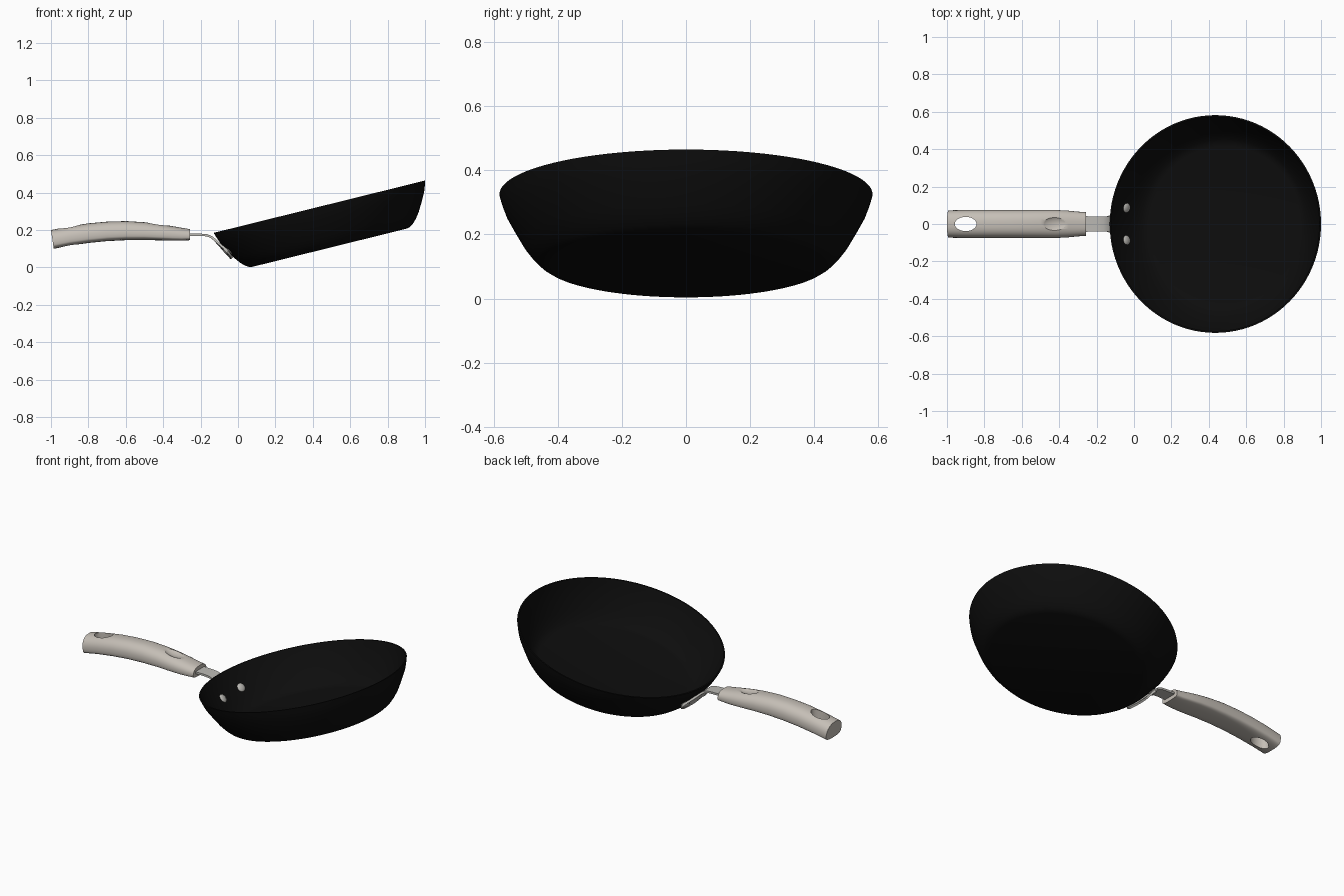
import bpy, bmesh, math
from mathutils import Vector, Matrix

if "Cube" in bpy.data.objects:
    bpy.data.objects.remove(bpy.data.objects["Cube"], do_unlink=True)

TILT = math.radians(13.9)
RIM = Vector((0.435, 0, 0.325))
PAN = Matrix.Translation(RIM) @ Matrix.Rotation(-TILT, 4, 'Y')


def material(name, color, rough):
    m = bpy.data.materials.new(name)
    m.use_nodes = True
    m.diffuse_color = (*color, 1)
    b = m.node_tree.nodes["Principled BSDF"]
    b.inputs["Base Color"].default_value = (*color, 1)
    b.inputs["Roughness"].default_value = rough
    return m


black = material("black nonstick", (0.004, 0.004, 0.004), 0.6)
grip_grey = material("warm grey grip", (0.56, 0.52, 0.47), 0.6)
steel = material("steel", (0.5, 0.49, 0.46), 0.4)


def finish(name, bm, mat):
    bmesh.ops.recalc_face_normals(bm, faces=bm.faces)
    me = bpy.data.meshes.new(name)
    bm.to_mesh(me)
    bm.free()
    me.materials.append(mat)
    ob = bpy.data.objects.new(name, me)
    bpy.context.collection.objects.link(ob)
    return ob


def activate(ob):
    bpy.ops.object.select_all(action='DESELECT')
    ob.select_set(True)
    bpy.context.view_layer.objects.active = ob


def smooth(ob, angle=40):
    activate(ob)
    bpy.ops.object.shade_smooth_by_angle(angle=math.radians(angle))


def loft(bm, rows, closed):
    """Bridge rows of points with quads."""
    vs = [[bm.verts.new(p) for p in row] for row in rows]
    n = len(vs[0])
    for a, b in zip(vs, vs[1:]):
        for i in range(n if closed else n - 1):
            j = (i + 1) % n
            bm.faces.new((a[i], a[j], b[j], b[i]))
    return vs


# Pan body: outer profile down, then the inner wall back up
outer = [(0.582, 0), (0.573, -0.03), (0.562, -0.06), (0.535, -0.11), (0.507, -0.158),
         (0.484, -0.188), (0.462, -0.21), (0.445, -0.221), (0.425, -0.226)]
T = 0.008
inner = [(r - T, min(0, z + T) if z else 0) for r, z in outer]
profile = inner[::-1] + outer
bm = bmesh.new()
SEG = 96
rows = [[PAN @ Vector((r * math.cos(2 * math.pi * i / SEG), r * math.sin(2 * math.pi * i / SEG), z))
         for i in range(SEG)] for r, z in profile]
vs = loft(bm, rows, True)
bm.faces.new(vs[0])
bm.faces.new(vs[-1])
smooth(finish("pan_body", bm, black))

# Handle grip: arched, with a domed top and flatter underside
sections = [(-1, 0.100, 0.200, 0.073), (-0.9, 0.117, 0.220, 0.075), (-0.8, 0.131, 0.236, 0.075),
            (-0.7, 0.141, 0.245, 0.075), (-0.6, 0.146, 0.248, 0.075), (-0.5, 0.147, 0.242, 0.075),
            (-0.42, 0.145, 0.232, 0.075), (-0.35, 0.143, 0.221, 0.071), (-0.3, 0.143, 0.212, 0.066),
            (-0.256, 0.146, 0.205, 0.063)]
bm = bmesh.new()
rows = []
for k, (x, low, top, w) in enumerate(sections):
    row = []
    for i in range(40):
        a = 2 * math.pi * i / 40
        c, s = math.cos(a), math.sin(a)
        y = w * math.copysign(abs(c) ** 0.8, c)
        h = top - low
        mid = low + 0.35 * h
        z = mid + (0.65 * h * s ** 0.9 if s > 0 else -0.35 * h * abs(s) ** 0.5)
        lean = 0.015 * (top - z) / h if k == 0 else 0
        row.append((x + lean, y, z))
    rows.append(row)
vs = loft(bm, rows, True)
bm.faces.new(vs[0])
bm.faces.new(vs[-1])
grip = finish("handle_grip", bm, grip_grey)

# Hanging hole and thumb dimple are cut from the grip
hole = bmesh.new()
bmesh.ops.create_cone(hole, cap_ends=True, segments=40, radius1=1, radius2=1, depth=1)
bmesh.ops.transform(hole, matrix=Matrix.Translation((-0.9, 0, 0.17)) @ Matrix.Diagonal((0.058, 0.038, 0.4, 1)),
                    verts=hole.verts)
dimple = bmesh.new()
bmesh.ops.create_uvsphere(dimple, u_segments=40, v_segments=24, radius=1)
bmesh.ops.transform(dimple, matrix=Matrix.Translation((-0.42, 0, 0.255)) @ Matrix.Rotation(0.12, 4, 'Y')
                    @ Matrix.Diagonal((0.08, 0.052, 0.036, 1)), verts=dimple.verts)
for name, cut in (("hole_cutter", hole), ("dimple_cutter", dimple)):
    cutter = finish(name, cut, grip_grey)
    cutter.hide_render = True
    mod = grip.modifiers.new(name, 'BOOLEAN')
    mod.operation = 'DIFFERENCE'
    mod.solver = 'EXACT'
    mod.object = cutter
    activate(grip)
    bpy.ops.object.modifier_apply(modifier=mod.name)
    bpy.data.objects.remove(cutter, do_unlink=True)
smooth(grip, 35)

# Neck strap: runs out of the grip, bends down and spreads against the wall
path = [(-0.3, 0.176, 0.043, 0), (-0.2, 0.175, 0.040, 0), (-0.165, 0.172, 0.040, 0),
        (-0.143, 0.163, 0.041, 0.2), (-0.126, 0.149, 0.046, 0.6), (-0.107, 0.128, 0.075, 1),
        (-0.088, 0.107, 0.108, 1), (-0.068, 0.084, 0.117, 1), (-0.049, 0.064, 0.105, 1),
        (-0.037, 0.050, 0.075, 1)]
bm = bmesh.new()
rows = []
for x, z, w, wrap in path:
    ys = [w * (i / 6 - 1) for i in range(13)]
    rows.append([(x + wrap * (0.54 - math.sqrt(0.54 ** 2 - y * y)), y, z) for y in ys])
loft(bm, rows, False)
strap = finish("neck_strap", bm, steel)
sol = strap.modifiers.new("thickness", 'SOLIDIFY')
sol.thickness = 0.012
sol.offset = 0
activate(strap)
bpy.ops.object.modifier_apply(modifier=sol.name)
smooth(strap)

# Rivets: domed heads inside and outside the wall, mirrored in y
slope = math.atan2(0.055, 0.1)
for side, label in ((1, "left"), (-1, "right")):
    ang = math.pi - side * math.asin(0.088 / 0.533)
    for place, r, size in (("inner", 0.526, 0.027), ("outer", 0.547, 0.026)):
        bm = bmesh.new()
        bmesh.ops.create_uvsphere(bm, u_segments=24, v_segments=12, radius=1)
        m = (PAN @ Matrix.Rotation(ang, 4, 'Z') @ Matrix.Translation((r, 0, -0.111))
             @ Matrix.Rotation(slope, 4, 'Y') @ Matrix.Diagonal((0.013, size, size, 1)))
        bmesh.ops.transform(bm, matrix=m, verts=bm.verts)
        smooth(finish(f"{place}_rivet_{label}", bm, steel), 60)
